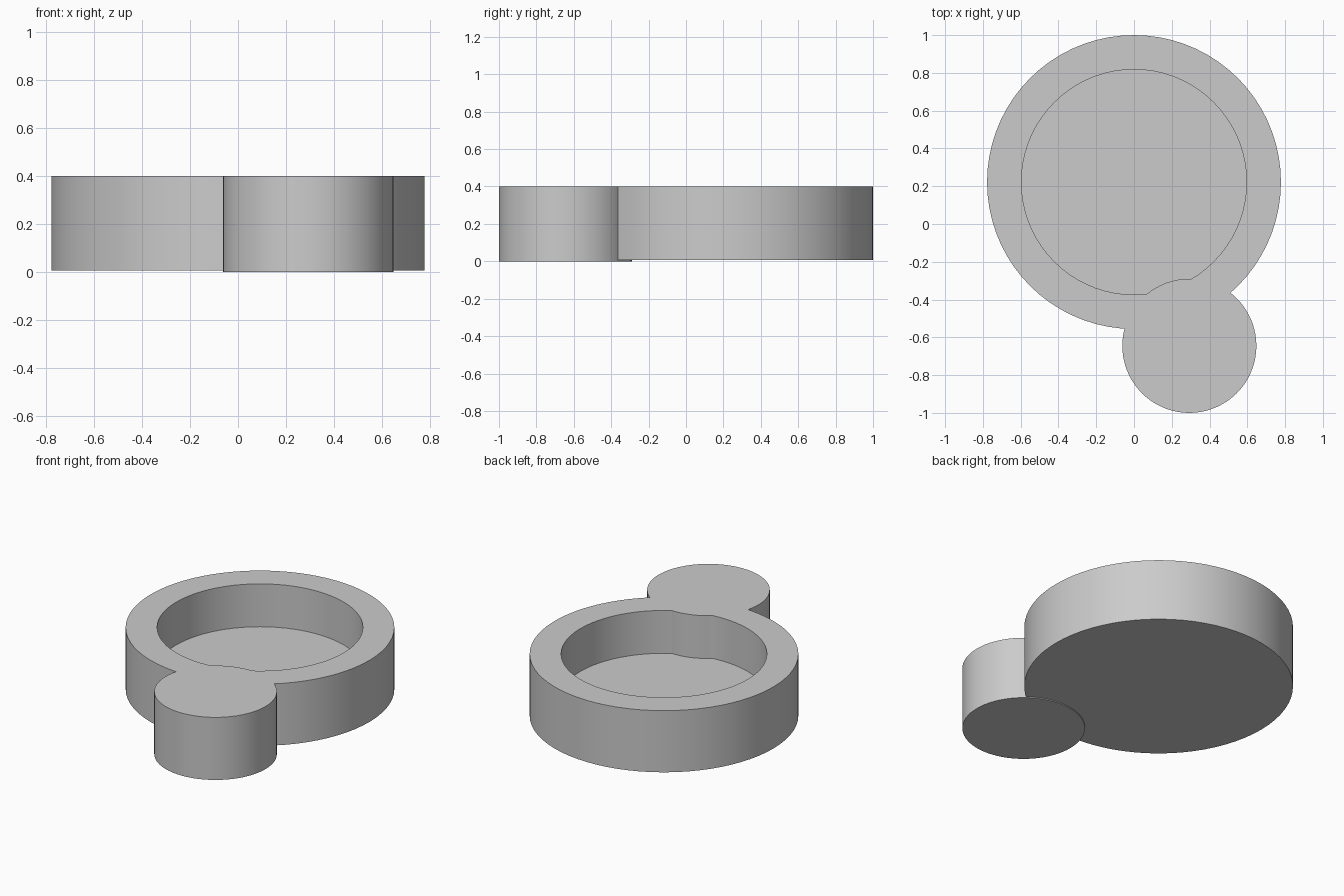
import bpy
import math

cube = bpy.data.objects.get("Cube")
if cube:
    bpy.data.objects.remove(cube, do_unlink=True)

# One plain grey for everything
grey = bpy.data.materials.new("plain grey")
grey.use_nodes = True
grey.diffuse_color = (0.6, 0.6, 0.6, 1)
grey.node_tree.nodes["Principled BSDF"].inputs["Base Color"].default_value = (0.6, 0.6, 0.6, 1)

TOP = 0.4
DISH_Y = 0.222


def cylinder(name, x, y, radius, bottom, top):
    bpy.ops.mesh.primitive_cylinder_add(
        vertices=72, radius=radius, depth=top - bottom,
        location=(x, y, (top + bottom) / 2))
    obj = bpy.context.object
    obj.name = name
    obj.data.materials.append(grey)
    return obj


def combine(target, other, operation):
    mod = target.modifiers.new(operation.lower(), 'BOOLEAN')
    mod.operation = operation
    mod.solver = 'EXACT'
    mod.object = other
    bpy.context.view_layer.objects.active = target
    bpy.ops.object.modifier_apply(modifier=mod.name)
    bpy.data.objects.remove(other, do_unlink=True)


# Round dish with a deep flat-floored pocket
dish = cylinder("round_dish", 0, DISH_Y, 0.778, 0.006, TOP)
pocket = cylinder("pocket_cutter", 0, DISH_Y, 0.596, 0.126, TOP + 0.2)
combine(dish, pocket, 'DIFFERENCE')

# Solid side post that merges into the rim and bulges into the pocket
post = cylinder("side_post", 0.293, -0.645, 0.355, 0, TOP)
combine(dish, post, 'UNION')
dish.name = "dish_with_side_post"

# Smooth walls, crisp rims
bpy.ops.object.select_all(action='DESELECT')
dish.select_set(True)
bpy.context.view_layer.objects.active = dish
bpy.ops.object.shade_smooth_by_angle(angle=math.radians(30))
